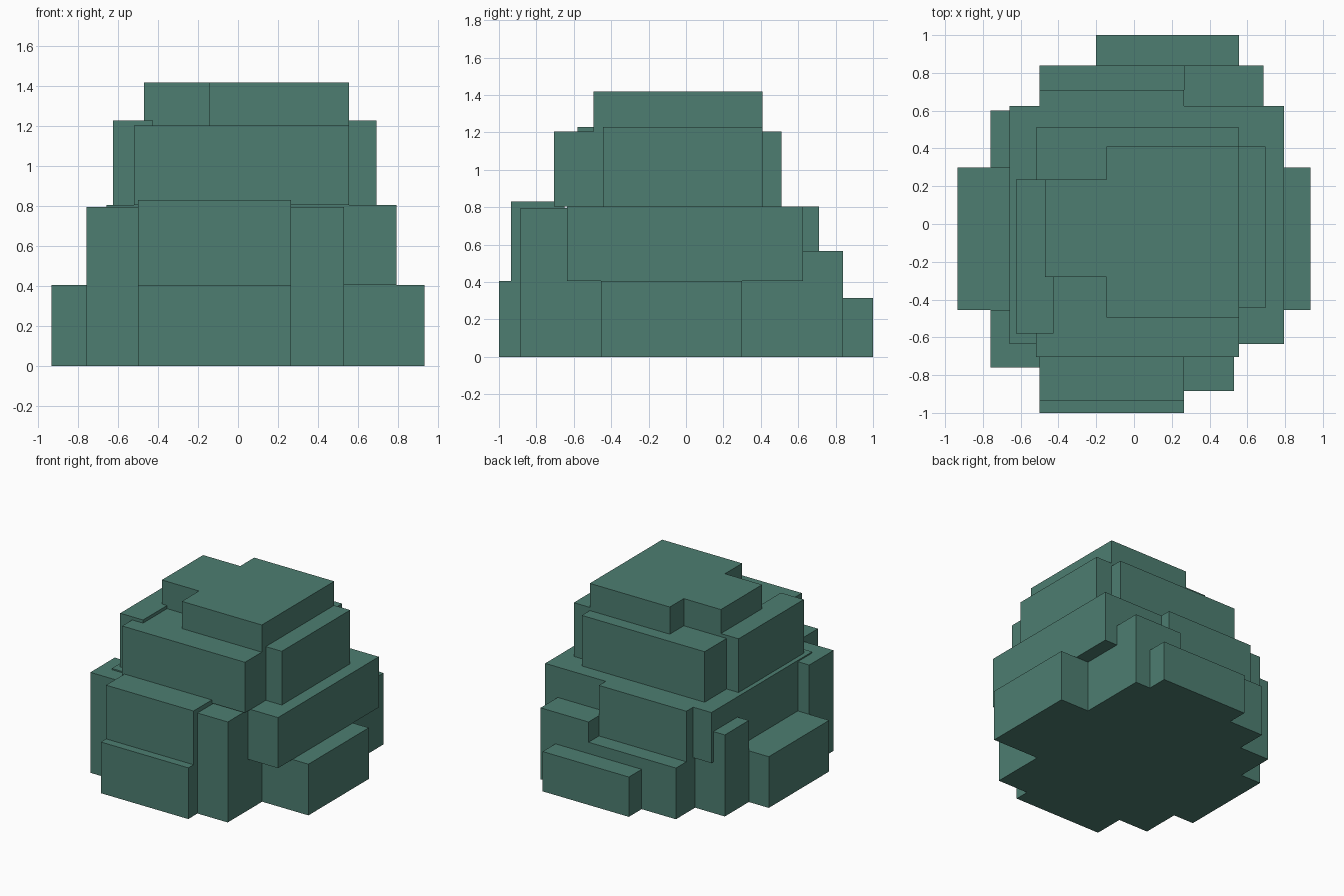
import bpy
import bmesh
from mathutils import Vector

# One flat foliage colour
leaf = bpy.data.materials.new("leaf_green")
leaf.diffuse_color = (0.075, 0.208, 0.165, 1.0)


def block(name, x0, x1, y0, y1, z0, z1):
    """Box spanning the given limits on each axis."""
    mesh = bpy.data.meshes.new(name)
    bm = bmesh.new()
    bmesh.ops.create_cube(bm, size=1.0)
    size = Vector((x1 - x0, y1 - y0, z1 - z0))
    centre = Vector((x0 + x1, y0 + y1, z0 + z1)) / 2
    for v in bm.verts:
        v.co = Vector(a * b for a, b in zip(v.co, size)) + centre
    bm.to_mesh(mesh)
    bm.free()
    mesh.materials.append(leaf)
    obj = bpy.data.objects.new(name, mesh)
    bpy.context.collection.objects.link(obj)
    return obj


# Bottom tier: wide core with blocks in front and behind
block("base_core", -0.935, 0.935, -0.455, 0.30, 0, 0.405)
block("base_front", -0.50, 0.265, -1.0, -0.455, 0, 0.405)
block("base_back", -0.50, 0.265, 0.30, 0.84, 0, 0.405)
block("base_back_step", -0.20, 0.555, 0.84, 1.0, 0, 0.315)

# Corner blocks of uneven height
block("corner_front_left", -0.76, -0.50, -0.76, -0.455, 0, 0.795)
block("corner_front_right", 0.265, 0.53, -0.885, -0.455, 0, 0.795)
block("corner_back_left", -0.76, -0.50, 0.30, 0.60, 0, 0.645)
block("corner_back_right", 0.265, 0.685, 0.30, 0.84, 0, 0.565)

# Middle tier with a bulge front and back
block("middle_core", -0.66, 0.795, -0.635, 0.625, 0.405, 0.805)
block("middle_front", -0.50, 0.265, -0.935, -0.65, 0.405, 0.83)
block("middle_back", -0.50, 0.265, 0.625, 0.71, 0.405, 0.805)

# Upper tier with side bulges
block("upper_core", -0.52, 0.555, -0.705, 0.51, 0.805, 1.205)
block("upper_left", -0.625, -0.425, -0.58, 0.235, 0.805, 1.23)
block("upper_right", 0.50, 0.695, -0.445, 0.41, 0.805, 1.23)

# Crown
block("crown_main", -0.145, 0.555, -0.495, 0.41, 1.205, 1.42)
block("crown_left", -0.47, -0.145, -0.28, 0.235, 1.205, 1.42)
